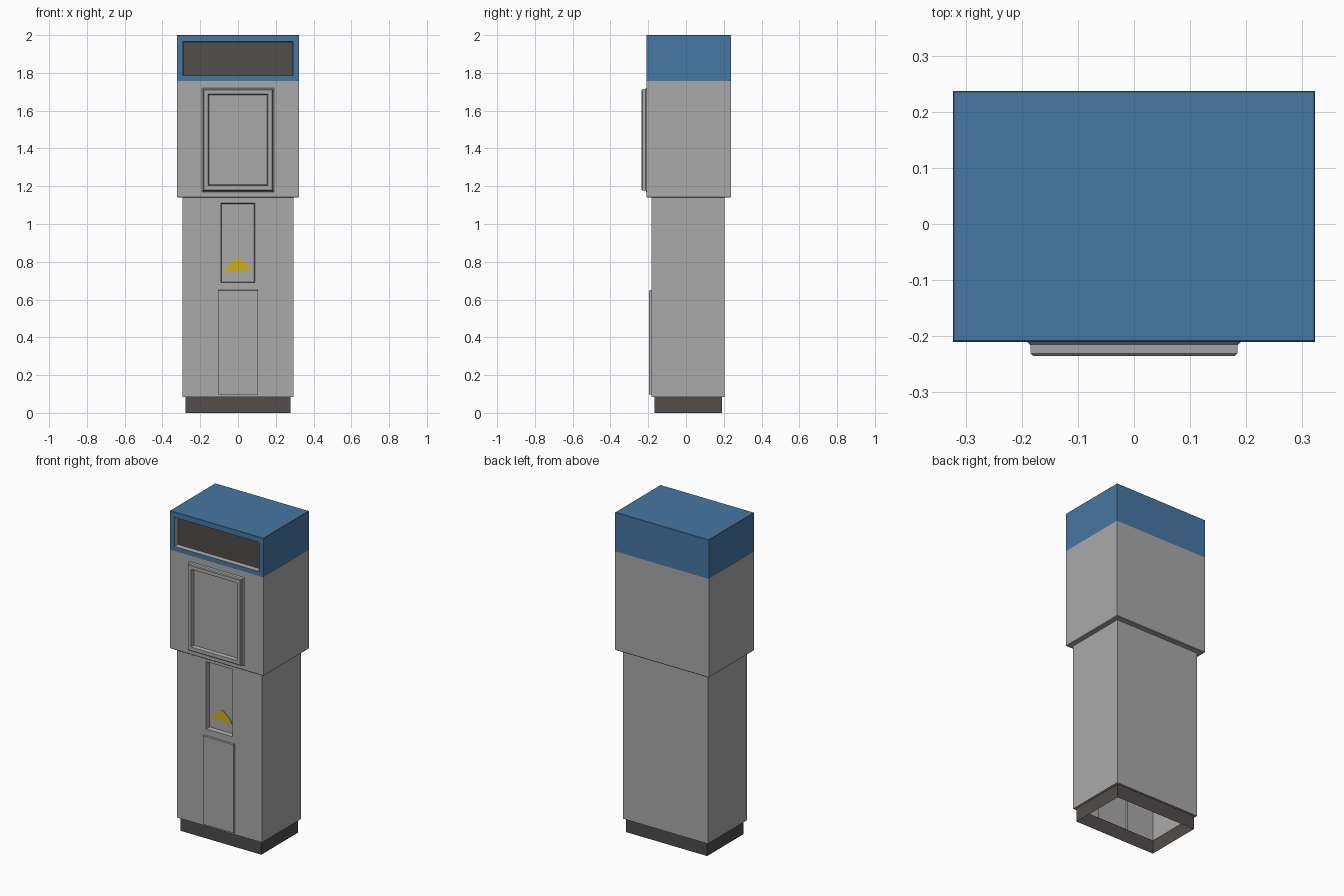
import bpy, bmesh
from mathutils import Vector

if "Cube" in bpy.data.objects:
    bpy.data.objects.remove(bpy.data.objects["Cube"])


def material(name, rgb):
    m = bpy.data.materials.new(name)
    m.diffuse_color = (*rgb, 1)
    m.use_nodes = True
    m.node_tree.nodes["Principled BSDF"].inputs["Base Color"].default_value = m.diffuse_color
    return m


GREY = material("light_grey_metal", (0.40, 0.40, 0.40))
BLUE = material("blue_paint", (0.062, 0.185, 0.365))
DARK = material("dark_grey", (0.082, 0.074, 0.069))
YELLOW = material("yellow", (0.62, 0.43, 0.012))


def shell(sections, cap=False):
    """Open skin through rectangles (half_x, y_front, y_back, z), bottom to top."""
    bm = bmesh.new()
    rings = [[bm.verts.new(p) for p in ((-hx, y0, z), (hx, y0, z), (hx, y1, z), (-hx, y1, z))]
             for hx, y0, y1, z in sections]
    for a, b in zip(rings, rings[1:]):
        for i in range(4):
            j = (i + 1) % 4
            bm.faces.new((a[i], a[j], b[j], b[i]))
    if cap:
        bm.faces.new(rings[-1])
    return bm


def cut_front(bm, y, x0, x1, z0, z1):
    """Cut a rectangle into the flat front at depth y and return its face."""
    bm.normal_update()

    def front(lo, hi):
        return [f for f in bm.faces if f.normal.y < -0.9
                and abs(f.calc_center_median().y - y) < 1e-4
                and lo < f.calc_center_median().z < hi]

    for co, no, lo, hi in (((0, 0, z0), (0, 0, 1), -9, 9), ((0, 0, z1), (0, 0, 1), -9, 9),
                           ((x0, 0, 0), (1, 0, 0), z0, z1), ((x1, 0, 0), (1, 0, 0), z0, z1)):
        faces = front(lo, hi)
        geom = set(faces)
        for f in faces:
            geom.update(f.verts)
            geom.update(f.edges)
        bmesh.ops.bisect_plane(bm, geom=list(geom), dist=1e-6, plane_co=co, plane_no=no)
        bm.normal_update()
    return next(f for f in front(z0, z1) if x0 < f.calc_center_median().x < x1)


def push(bm, face, dy, inset=0.0, side=0, end=0):
    """Extrude a front face by dy along y, shrinking it by inset."""
    before = set(bm.faces)
    new = bmesh.ops.extrude_discrete_faces(bm, faces=[face])["faces"][0]
    c = new.calc_center_median()
    for v in new.verts:
        v.co.x -= inset if v.co.x > c.x else -inset
        v.co.z -= inset if v.co.z > c.z else -inset
        v.co.y += dy
    for f in bm.faces:
        if f not in before:
            f.material_index = side
    new.material_index = end
    return new


def finish(bm, name, *mats):
    me = bpy.data.meshes.new(name)
    bm.normal_update()
    bm.to_mesh(me)
    bm.free()
    for m in mats:
        me.materials.append(m)
    ob = bpy.data.objects.new(name, me)
    bpy.context.collection.objects.link(ob)
    return ob


# plinth: open dark skirt
finish(shell([(0.279, -0.168, 0.190, 0.0), (0.279, -0.168, 0.190, 0.085)]), "plinth", DARK)

# lower body with recessed slot and raised door
FRONT = -0.183
bm = shell([(0.279, -0.168, 0.190, 0.085), (0.293, FRONT, 0.203, 0.085),
            (0.293, FRONT, 0.203, 1.14)])
push(bm, cut_front(bm, FRONT, -0.091, 0.089, 0.69, 1.11), 0.03, 0.003)
push(bm, cut_front(bm, FRONT, -0.107, 0.107, 0.097, 0.65), -0.012, 0.001)
finish(bm, "lower_body", GREY)

# upper cabinet with raised screen frame
FRONT = -0.21
bm = shell([(0.293, -0.183, 0.203, 1.14), (0.319, FRONT + 0.004, 0.233, 1.14),
            (0.323, FRONT, 0.237, 1.144), (0.323, FRONT, 0.237, 1.757)])
f = cut_front(bm, FRONT, -0.191, 0.191, 1.17, 1.72)
for dy, inset in ((-0.005, 0.006), (-0.016, 0.001), (-0.004, 0.004), (0, 0.022), (0.02, 0.005)):
    f = push(bm, f, dy, inset)
finish(bm, "screen_cabinet", GREY)

# blue header with dark recessed display
bm = shell([(0.323, FRONT, 0.237, 1.757), (0.323, FRONT, 0.237, 1.998),
            (0.321, FRONT + 0.002, 0.235, 2.0)], cap=True)
f = cut_front(bm, FRONT, -0.291, 0.291, 1.785, 1.966)
push(bm, f, 0.03, 0.002, side=1, end=2)
finish(bm, "header", BLUE, GREY, DARK)

# yellow marker plate inside the slot
bm = bmesh.new()
outline = [(-0.068, 0.752), (0.068, 0.752), (0.055, 0.78), (0.03, 0.80), (0.01, 0.818),
           (-0.01, 0.818), (-0.03, 0.80), (-0.055, 0.78)]
face = bm.faces.new([bm.verts.new((x, -0.157, z)) for x, z in outline])
ext = bmesh.ops.extrude_face_region(bm, geom=[face])["geom"]
bmesh.ops.translate(bm, vec=Vector((0, 0.004, 0)),
                    verts=[v for v in ext if isinstance(v, bmesh.types.BMVert)])
bmesh.ops.recalc_face_normals(bm, faces=bm.faces)
finish(bm, "arrow_marker", YELLOW)
